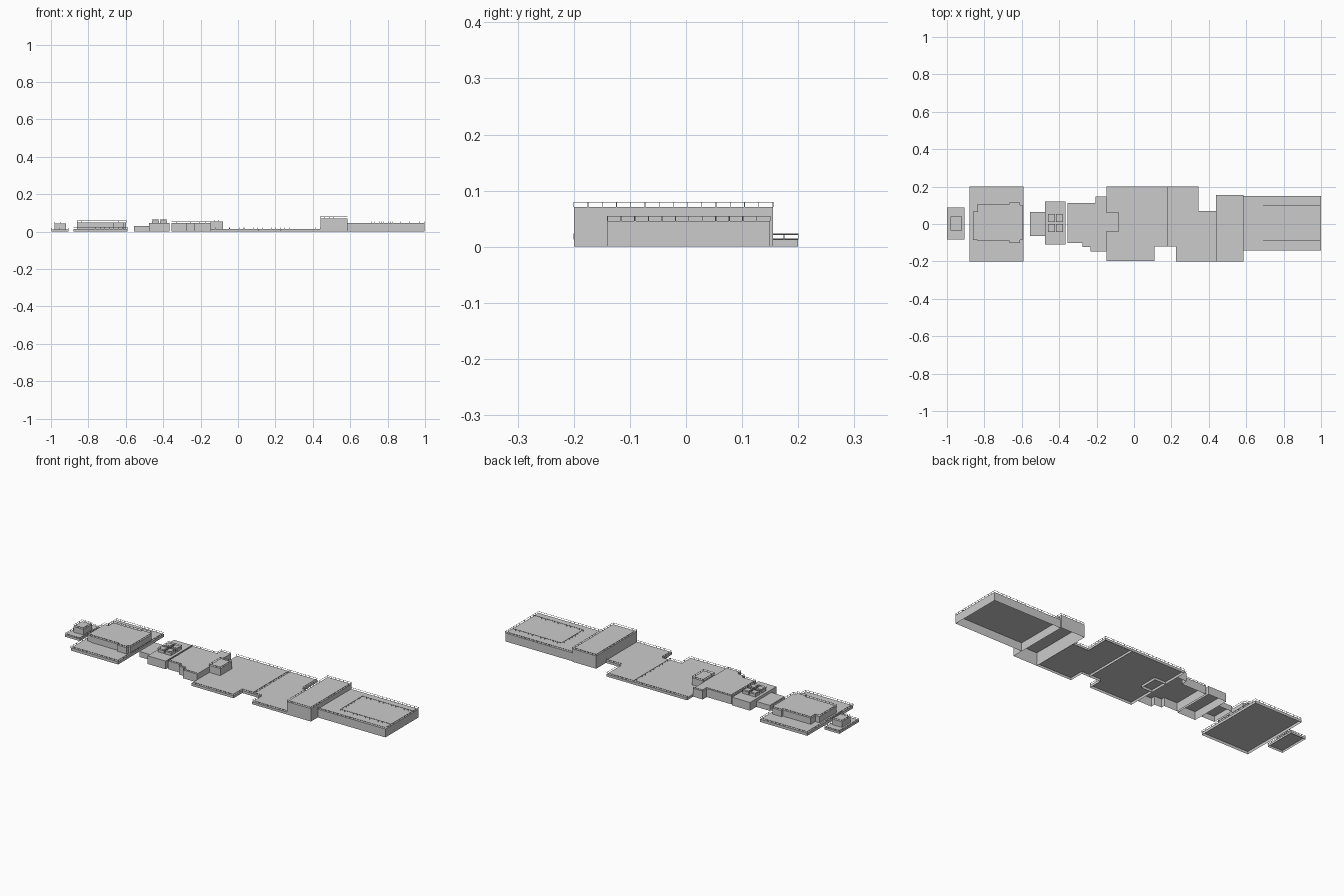
import bpy, bmesh, math
from mathutils import Vector, Matrix

if "Cube" in bpy.data.objects:
    bpy.data.objects.remove(bpy.data.objects["Cube"])


def finish(bm, name):
    me = bpy.data.meshes.new(name)
    bm.to_mesh(me)
    bm.free()
    ob = bpy.data.objects.new(name, me)
    bpy.context.collection.objects.link(ob)
    return ob


def rect(x0, x1, y0, y1):
    return [(x0, y0), (x1, y0), (x1, y1), (x0, y1)]


# hollow block: walls plus roof, open underneath
def block(name, pts, z1, z0=0.0):
    bm = bmesh.new()
    lo = [bm.verts.new((x, y, z0)) for x, y in pts]
    hi = [bm.verts.new((x, y, z1)) for x, y in pts]
    n = len(pts)
    for i in range(n):
        j = (i + 1) % n
        bm.faces.new((lo[i], lo[j], hi[j], hi[i]))
    bm.faces.new(hi)
    finish(bm, name)


def bar(bm, a, b, w, z0, z1):
    d = b - a
    m = (Matrix.Translation(((a.x + b.x) / 2, (a.y + b.y) / 2, (z0 + z1) / 2))
         @ Matrix.Rotation(math.atan2(d.y, d.x), 4, 'Z')
         @ Matrix.Diagonal((d.length + w, w, z1 - z0, 1)))
    bmesh.ops.create_cube(bm, size=1, matrix=m)


# railing: thin top bar on evenly spaced posts
def railing(name, pts, z, h=0.009, closed=True, skip=(), step=0.025):
    bm = bmesh.new()
    p = [Vector(q) for q in pts]
    w = 0.0012
    for i in range(len(p) if closed else len(p) - 1):
        if i in skip:
            continue
        a, b = p[i], p[(i + 1) % len(p)]
        bar(bm, a, b, w, z + h - w, z + h)
        n = max(1, round((b - a).length / step))
        for k in range(n + 1):
            c = a.lerp(b, k / n)
            bar(bm, c, c, w, z, z + h)
    finish(bm, name)


def deck(name, pts, z1, z0=0.0, h=0.009, skip=()):
    block(name, pts, z1, z0)
    railing(name + "_railing", pts, z1, h, True, skip)


# small end pavilion
deck("end_base", rect(-0.998, -0.907, -0.083, 0.088), 0.012, h=0.007)
deck("end_room", rect(-0.98, -0.92, -0.035, 0.04), 0.043, 0.012)

# large pavilion on a terrace
deck("terrace", rect(-0.88, -0.592, -0.2, 0.2), 0.015)
deck("pavilion", [(-0.86, -0.085), (-0.835, -0.085), (-0.835, -0.09), (-0.665, -0.09),
                  (-0.665, -0.1), (-0.61, -0.1), (-0.61, -0.085), (-0.598, -0.085),
                  (-0.598, 0.1), (-0.61, 0.1), (-0.61, 0.115), (-0.665, 0.115),
                  (-0.665, 0.105), (-0.835, 0.105), (-0.835, 0.065), (-0.86, 0.065)],
     0.049, 0.015)

# low porch and stepped block
block("porch", rect(-0.557, -0.475, -0.065, 0.065), 0.03)
block("mid_block", rect(-0.475, -0.365, -0.11, 0.12), 0.045)
for i, x in enumerate((-0.46, -0.417)):
    for j, y in enumerate((-0.042, 0.01)):
        deck(f"roof_box_{i}{j}", rect(x, x + 0.037, y, y + 0.042), 0.06, 0.045, 0.007)

# stepped connecting wing
deck("wing", [(-0.355, -0.102), (-0.275, -0.102), (-0.275, -0.122), (-0.232, -0.122),
              (-0.232, -0.147), (-0.147, -0.147), (-0.147, 0.147), (-0.205, 0.147),
              (-0.205, 0.112), (-0.355, 0.112)], 0.046, h=0.007, skip=(5,))
deck("stair_room", rect(-0.147, -0.08, -0.04, 0.06), 0.053)

# wide main deck and the side deck
deck("main_deck", [(-0.147, -0.196), (0.11, -0.196), (0.11, -0.12), (0.178, -0.12),
                   (0.178, 0.2), (-0.147, 0.2)], 0.014, skip=(5,))
deck("side_deck", [(0.178, -0.12), (0.226, -0.12), (0.226, -0.2), (0.44, -0.2),
                   (0.44, 0.07), (0.345, 0.07), (0.345, 0.2), (0.178, 0.2)],
     0.013, skip=(3, 7))

# tall hall and long hall
deck("tall_hall", rect(0.44, 0.585, -0.2, 0.155), 0.071)
deck("long_hall", rect(0.585, 0.998, -0.14, 0.15), 0.046, skip=(3,))
railing("inner_railing", [(0.995, -0.09), (0.69, -0.09), (0.69, 0.1), (0.995, 0.1)],
        0.046, closed=False)
